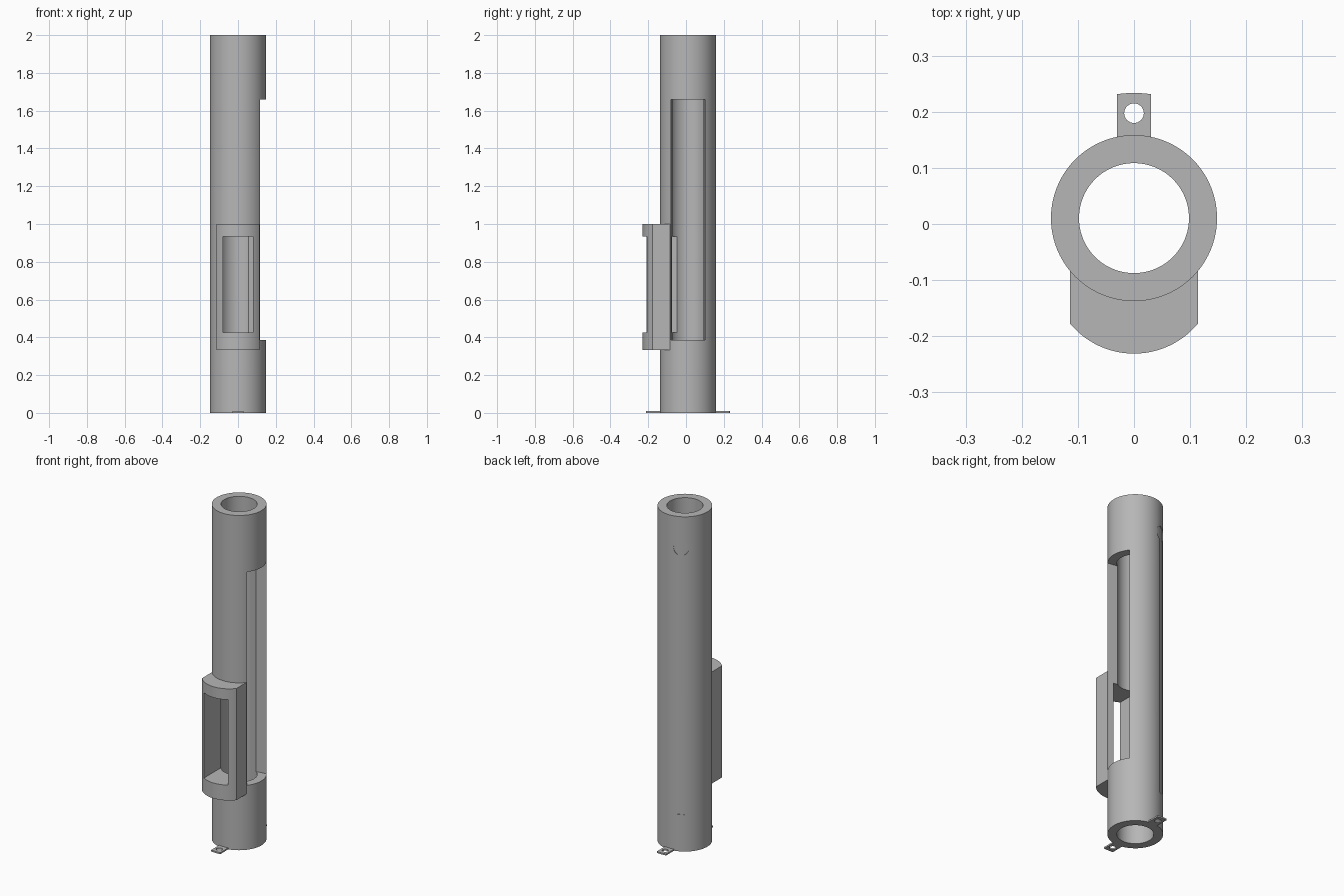
import bpy, bmesh, math
from mathutils import Matrix

if "Cube" in bpy.data.objects:
    bpy.data.objects.remove(bpy.data.objects["Cube"], do_unlink=True)

CY = 0.0105              # tube axis in y
R_OUT, R_IN = 0.148, 0.098
HEIGHT = 2.0

grey = bpy.data.materials.new("plain_grey")
grey.use_nodes = True
GREY = (0.47, 0.47, 0.47, 1)
grey.diffuse_color = GREY
grey.node_tree.nodes["Principled BSDF"].inputs["Base Color"].default_value = GREY


def prism(name, outline, z0, z1, matrix=None):
    """Extrude an xy outline from z0 to z1."""
    bm = bmesh.new()
    face = bm.faces.new([bm.verts.new((x, y, z0)) for x, y in outline])
    top = bmesh.ops.extrude_face_region(bm, geom=[face])
    verts = [v for v in top["geom"] if isinstance(v, bmesh.types.BMVert)]
    bmesh.ops.translate(bm, verts=verts, vec=(0, 0, z1 - z0))
    if matrix:
        bm.transform(matrix)
    bmesh.ops.recalc_face_normals(bm, faces=bm.faces)
    mesh = bpy.data.meshes.new(name)
    bm.to_mesh(mesh)
    bm.free()
    mesh.materials.append(grey)
    obj = bpy.data.objects.new(name, mesh)
    bpy.context.collection.objects.link(obj)
    return obj


def arc(cx, cy, r, a0, a1, n):
    """Points on an arc, angles in radians."""
    return [(cx + r * math.cos(a0 + (a1 - a0) * i / n),
             cy + r * math.sin(a0 + (a1 - a0) * i / n)) for i in range(n + 1)]


def circle(cx, cy, r, n=96):
    return arc(cx, cy, r, 0, math.tau, n)[:-1]


def rect(x0, x1, y0, y1):
    return [(x0, y0), (x1, y0), (x1, y1), (x0, y1)]


def cut(target, cutter):
    """Subtract the cutter and discard it."""
    cutter.hide_render = True
    mod = target.modifiers.new("cut", "BOOLEAN")
    mod.operation = "DIFFERENCE"
    mod.solver = "EXACT"
    mod.object = cutter
    bpy.ops.object.select_all(action="DESELECT")
    bpy.context.view_layer.objects.active = target
    target.select_set(True)
    bpy.ops.object.modifier_apply(modifier=mod.name)
    bpy.data.objects.remove(cutter, do_unlink=True)


def smooth(obj):
    bpy.ops.object.select_all(action="DESELECT")
    bpy.context.view_layer.objects.active = obj
    obj.select_set(True)
    bpy.ops.object.shade_smooth_by_angle(angle=math.radians(25))


def window_cutter():
    return prism("window_cutter", rect(-0.079, 0.08, -0.3, -0.02), 0.425, 0.935)


# Hollow main tube
tube = prism("main_tube", circle(0, CY, R_OUT), 0, HEIGHT)
cut(tube, prism("bore_cutter", circle(0, CY, R_IN), -0.1, HEIGHT + 0.1))

# Long side opening with slightly flared edges
flare = [(0, CY - 0.0723), (0.2, CY - 0.1035), (0.2, CY + 0.1035), (0, CY + 0.0723)]
cut(tube, prism("side_cutter", flare, 0.385, 1.66))
cut(tube, window_cutter())

# Shallow keyhole groove at the back, following the tube's curve
turn = Matrix.Translation((0, CY, 0)) @ Matrix.Rotation(math.radians(27), 4, "Z")
upright = turn @ Matrix.Translation((0, 0, 1.81)) @ Matrix.Rotation(math.radians(-90), 4, "X")
for groove in (
    prism("groove_cutter", rect(-0.019, 0.019, 0.1, 0.2), 0.22, 1.8, turn),
    prism("keyhole_cutter", circle(0, 0, 0.042, 48), 0.1, 0.2, upright),
):
    cut(groove, prism("core_cutter", circle(0, CY, R_OUT - 0.004), -0.1, 2.1))
    cut(tube, groove)

# Curved front housing with its window
half = 0.114
end = math.acos(half / R_OUT)
outline = arc(0, -0.083, R_OUT, math.pi + end, math.tau - end, 32)
outline += [(half, -0.079), (-half, -0.079)]
housing = prism("window_housing", outline, 0.333, 1.0)
cut(housing, prism("core_cutter", circle(0, CY, 0.135), 0.2, 1.2))
cut(housing, window_cutter())

# Thin mounting tabs with screw holes, front and back
for name, side in (("front_tab", -1), ("back_tab", 1)):
    spread = math.asin(0.03 / 0.223)
    mid = side * math.pi / 2
    tip = arc(0, CY, 0.223, mid - spread, mid + spread, 8)
    root = arc(0, CY, 0.14, mid + spread * 1.6, mid - spread * 1.6, 8)
    root = [(max(-0.03, min(0.03, x)), y) for x, y in root]
    tab = prism(name, tip + root, 0, 0.009)
    cut(tab, prism("hole_cutter", circle(0, CY + side * 0.187, 0.0175, 32), -0.1, 0.1))
    smooth(tab)

smooth(tube)
smooth(housing)
